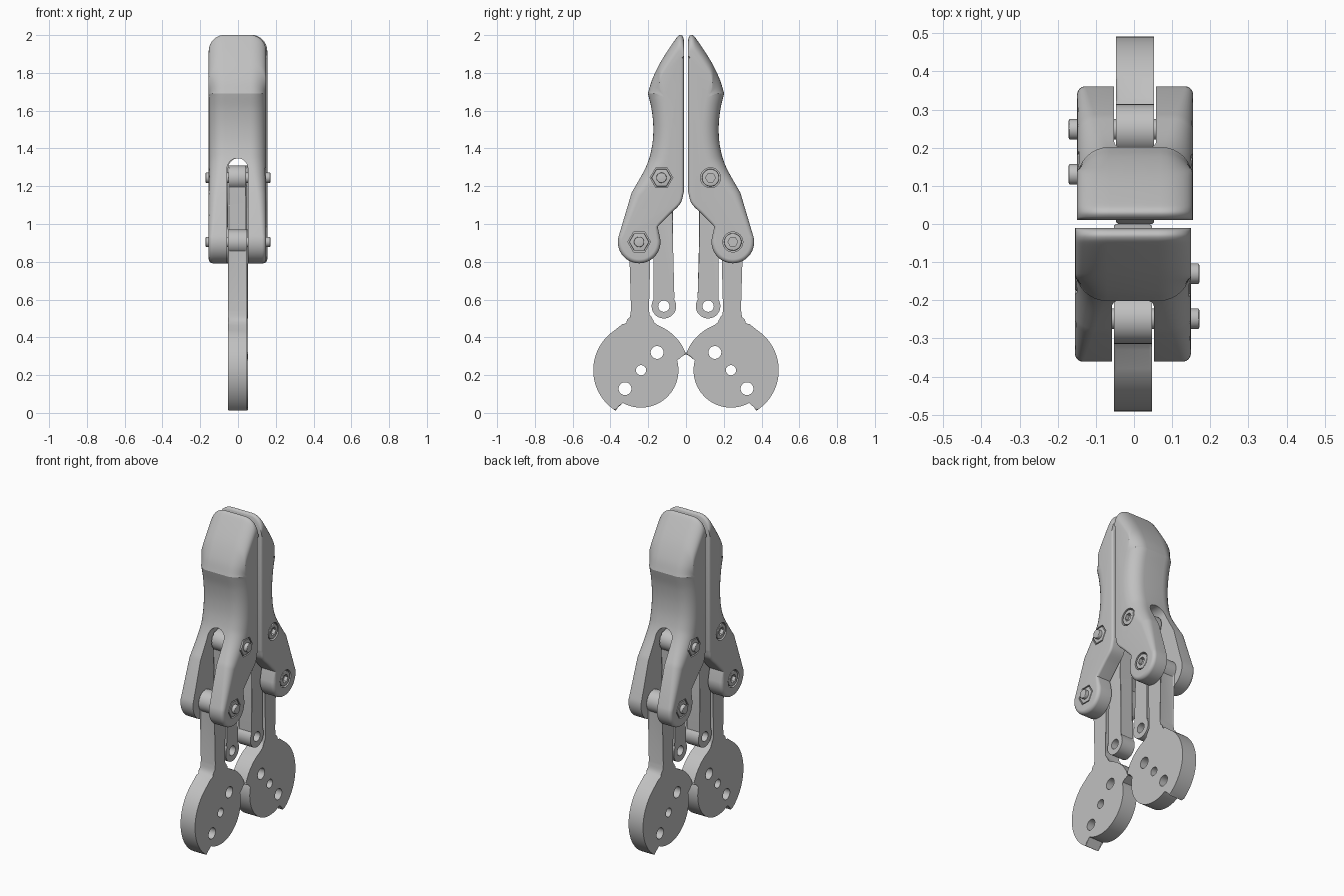
import bpy, bmesh
from math import sin, cos, pi, radians
from mathutils import Vector

if "Cube" in bpy.data.objects:
    bpy.data.objects.remove(bpy.data.objects["Cube"])

grey = bpy.data.materials.new("light grey")
grey.use_nodes = True
GREY = (0.53, 0.53, 0.53, 1)
grey.diffuse_color = GREY
grey.node_tree.nodes["Principled BSDF"].inputs["Base Color"].default_value = GREY

SHIFT = 0.003            # small sideways offset of each jaw
HALF = 0.152             # half width of the jaw body
UPPER, LOWER = (0.13, 1.245), (0.248, 0.905)   # bolt positions (y, z)
parts = []


def to_object(name, bm):
    bmesh.ops.recalc_face_normals(bm, faces=bm.faces)
    mesh = bpy.data.meshes.new(name)
    bm.to_mesh(mesh)
    bm.free()
    mesh.materials.append(grey)
    ob = bpy.data.objects.new(name, mesh)
    bpy.context.collection.objects.link(ob)
    return ob


def arc(center, r, a0, a1, n=24):
    return [(center[0] + r * cos(radians(a0 + (a1 - a0) * i / n)),
             center[1] + r * sin(radians(a0 + (a1 - a0) * i / n))) for i in range(n + 1)]


def ring(center, r, n=32):
    return arc(center, r, 0, 360, n)[:-1]


def spline(pts, n=6):
    """Smooth curve through the points."""
    p = [Vector(q) for q in pts]
    p = [2 * p[0] - p[1]] + p + [2 * p[-1] - p[-2]]
    out = []
    for a, b, c, d in zip(p, p[1:], p[2:], p[3:]):
        for i in range(n):
            t = i / n
            v = 0.5 * (2 * b + (c - a) * t + (2 * a - 5 * b + 4 * c - d) * t * t
                       + (3 * b - a - 3 * c + d) * t ** 3)
            out.append(tuple(v))
    return out + [tuple(pts[-1])]


def prism(name, outline, x0, x1, bevel=0.0, place=None):
    """Extrude a side outline (y, z) from x0 to x1, rounding the rims."""
    place = place or (lambda x, u, v: (x, u, v))
    bm = bmesh.new()
    a = [bm.verts.new(place(x0, *p)) for p in outline]
    b = [bm.verts.new(place(x1, *p)) for p in outline]
    caps = [bm.faces.new(a), bm.faces.new(b)]
    for i in range(len(a)):
        bm.faces.new((a[i - 1], a[i], b[i], b[i - 1]))
    if bevel:
        rims = [e for f in caps for e in f.edges]
        bmesh.ops.bevel(bm, geom=rims, offset=bevel, segments=3, profile=0.5, affect="EDGES")
    return to_object(name, bm)


def cut(ob, cutters):
    for c in cutters:
        m = ob.modifiers.new("cut", "BOOLEAN")
        m.operation, m.solver, m.object = "DIFFERENCE", "EXACT", c
        c.hide_render = True
    dg = bpy.context.evaluated_depsgraph_get()
    ob.data = bpy.data.meshes.new_from_object(ob.evaluated_get(dg))
    ob.modifiers.clear()
    for c in cutters:
        bpy.data.objects.remove(c)


def jaw_body():
    tip = spline([(0.011, 1.975), (0.018, 1.995), (0.035, 2.0), (0.06, 1.972),
                  (0.13, 1.865), (0.177, 1.77), (0.202, 1.692)])
    grip = spline([(0.202, 1.692), (0.181, 1.6), (0.173, 1.5), (0.182, 1.4),
                   (0.213, 1.3), (0.288, 1.165)])
    knuckle = arc(LOWER, 0.113, 22, -188, 32)
    crotch = spline([(0.15, 0.985), (0.085, 1.052), (0.03, 1.108), (0.011, 1.17)])
    outline = [(0.011, 1.88)] + tip + grip[1:] + knuckle + crotch
    n = len(outline)
    # rounding radius and inset direction at each outline point
    rules = []
    for i, (y, z) in enumerate(outline):
        t = Vector(outline[(i + 1) % n]) - Vector(outline[i - 1])
        inward = Vector((t.y, -t.x)).normalized()
        inner = (y < 0.012 and z < 1.9) or (z < 1.18 and i > len(tip) + len(grip))
        if inner:
            r = 0.015 if z > 0.95 else 0.022
        else:
            f = min(max((z - 1.05) / 0.3, 0), 1)
            r = 0.025 + 0.06 * f
            down = min(max((z - 1.69) / 0.16, 0), 1)
            inward = inward.lerp(Vector((0, -1)), down).normalized()
        rules.append((r, inward))
    bm = bmesh.new()
    loops = []
    steps = 8
    for side in (-1, 1):
        order = range(steps, -1, -1) if side < 0 else range(steps + 1)
        for k in order:
            a = k / steps * pi / 2
            loop = []
            for (y, z), (r, d) in zip(outline, rules):
                q = Vector((y, z)) + d * r * (1 - cos(a))
                loop.append(bm.verts.new((side * (HALF - r + r * sin(a)), q.x, q.y)))
            loops.append(loop)
    for a, b in zip(loops, loops[1:]):
        for i in range(n):
            bm.faces.new((a[i - 1], a[i], b[i], b[i - 1]))
    bm.faces.new(loops[0])
    bm.faces.new(loops[-1])
    body = to_object("jaw_body", bm)
    # arched slot for the links, and bolt recesses on both sides
    slot = arc((0, 1.293), 0.055, 0, 180) + [(-0.055, 0.7), (0.055, 0.7)]
    cutters = [prism("slot_cutter", slot, -0.2, 0.6, 0, lambda d, u, v: (u, d, v))]
    for p in (UPPER, LOWER):
        cutters.append(prism("head_cutter", ring(p, 0.053), 0.125, 0.3))
        cutters.append(prism("nut_cutter", ring(p, 0.06, 6), -0.3, -0.125))
    cut(body, cutters)
    parts.append(body)


def holes(ob, spots):
    cut(ob, [prism("hole_cutter", ring(c, r), -0.2, 0.2) for c, r in spots])
    parts.append(ob)


# Jaw
jaw_body()

# Driven link: stepped disc with a straight neck
hub = (0.238, 0.226)
disc = arc(hub, 0.253, -58, 56, 40)
disc += spline([(0.33, 0.465), (0.301, 0.495), (0.291, 0.545)], 4)
disc += arc((0.248, 0.905), 0.066, -48, 218, 28)
disc += spline([(0.196, 0.545), (0.186, 0.495), (0.15, 0.465)], 4)
disc += arc(hub, 0.253, 120, 160.5, 14) + arc(hub, 0.198, 162, 302, 44)
holes(prism("disc_link", disc, -0.05, 0.05, 0.008),
      [((0.153, 0.32), 0.034), (hub, 0.027), ((0.323, 0.128), 0.034)])

# Guide link: straight bar with rounded ends
foot = (0.117, 0.565)
bar = arc(UPPER, 0.064, -50, 230, 28) + [(0.07, 1.1)]
bar += arc(foot, 0.065, 137, 403, 28) + [(0.169, 1.1)]
holes(prism("guide_link", bar, -0.046, 0.046, 0.008), [(foot, 0.03)])

# Bolts: shank, socket head and hex nut at each pivot
for label, p in (("upper", UPPER), ("lower", LOWER)):
    parts.append(prism(label + "_bolt_shank", ring(p, 0.027), -0.174, 0.12, 0.004))
    head = prism(label + "_bolt_head", ring(p, 0.046), 0.1, 0.15, 0.004)
    cut(head, [prism("socket_cutter", ring(p, 0.026, 6), 0.128, 0.3)])
    parts.append(head)
    parts.append(prism(label + "_bolt_nut", ring(p, 0.053, 6), -0.152, -0.1, 0.003))

# Shading, then the opposite jaw as a half-turn copy
bpy.ops.object.select_all(action="DESELECT")
for ob in parts:
    ob.select_set(True)
bpy.context.view_layer.objects.active = parts[0]
bpy.ops.object.shade_smooth_by_angle(angle=radians(30))
for ob in parts:
    base = ob.name
    ob.name = "back_" + base
    ob.location.x = SHIFT
    twin = ob.copy()
    twin.name = "front_" + base
    twin.location.x = -SHIFT
    twin.rotation_euler.z = pi
    bpy.context.collection.objects.link(twin)
